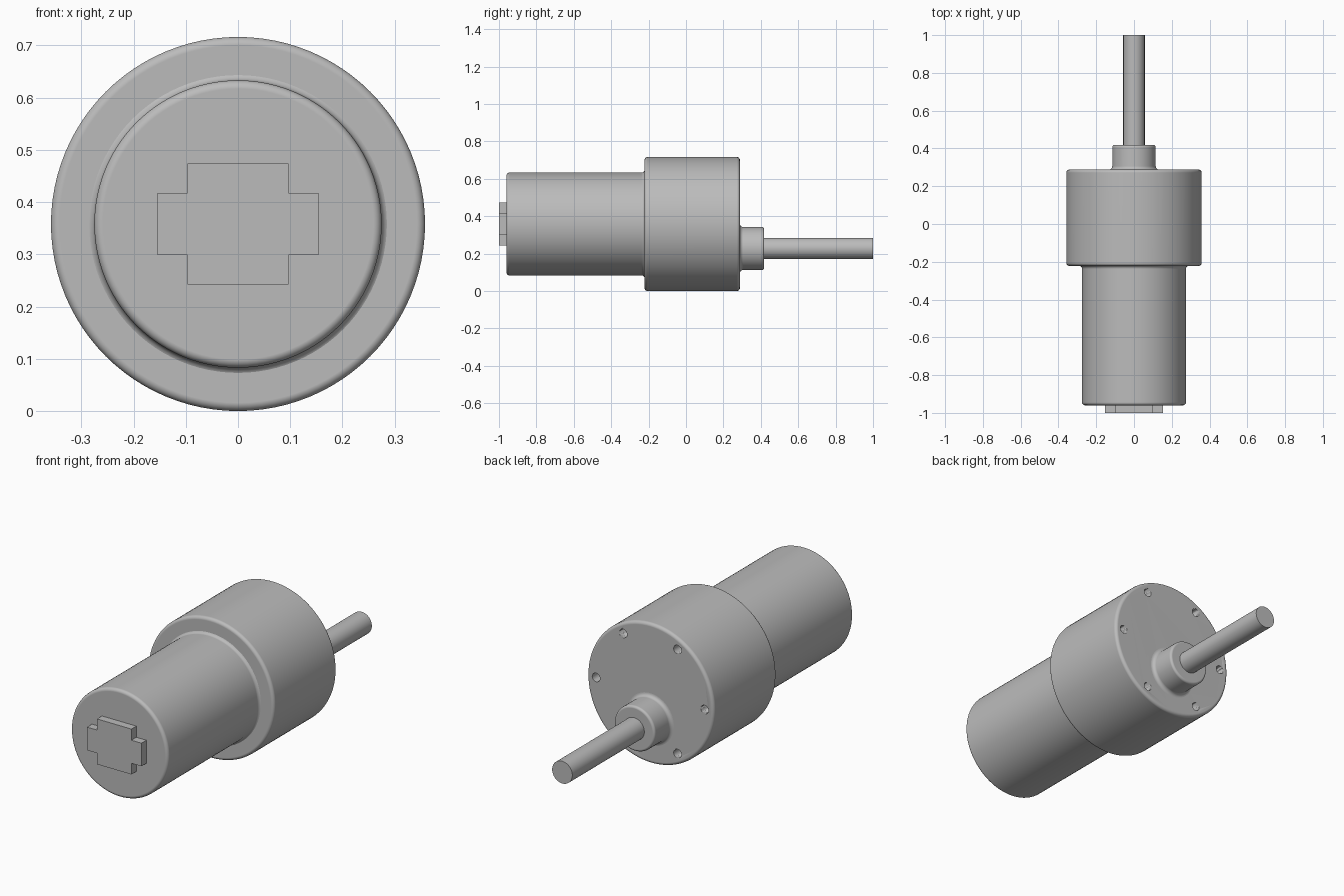
import bpy, bmesh, math
from mathutils import Matrix

if "Cube" in bpy.data.objects:
    bpy.data.objects.remove(bpy.data.objects["Cube"])

AXIS_Z = 0.358      # height of the main axis
SHAFT_Z = 0.227     # height of the offset output shaft

steel = bpy.data.materials.new("brushed_grey")
steel.diffuse_color = (0.5, 0.5, 0.5, 1)
steel.use_nodes = True
steel.node_tree.nodes["Principled BSDF"].inputs["Base Color"].default_value = steel.diffuse_color


def finish(name, bm, smooth=True):
    bmesh.ops.recalc_face_normals(bm, faces=bm.faces)
    mesh = bpy.data.meshes.new(name)
    bm.to_mesh(mesh)
    bm.free()
    mesh.materials.append(steel)
    obj = bpy.data.objects.new(name, mesh)
    bpy.context.collection.objects.link(obj)
    if smooth:
        bpy.ops.object.select_all(action='DESELECT')
        obj.select_set(True)
        bpy.context.view_layer.objects.active = obj
        bpy.ops.object.shade_smooth_by_angle(angle=math.radians(35))
    return obj


def arc(cy, cr, rad, start, end, n=6):
    """Rounded corner as (y, radius) points around a centre."""
    angles = [math.radians(start + (end - start) * i / n) for i in range(n + 1)]
    return [(cy + rad * math.cos(a), cr + rad * math.sin(a)) for a in angles]


def lathe(name, profile, z, sides=96):
    """Spin (y, radius) points around a y-parallel axis at height z."""
    bm = bmesh.new()
    rings = []
    for y, r in profile:
        rings.append([bm.verts.new((r * math.cos(t), y, z + r * math.sin(t)))
                      for t in (2 * math.pi * i / sides for i in range(sides))])
    for a, b in zip(rings, rings[1:]):
        for i in range(sides):
            j = (i + 1) % sides
            bm.faces.new((a[i], a[j], b[j], b[i]))
    bm.faces.new(rings[0])
    bm.faces.new(rings[-1])
    return finish(name, bm)


def weighted(obj):
    mod = obj.modifiers.new("flat_caps", 'WEIGHTED_NORMAL')
    mod.keep_sharp = True


# Motor can: rounded front rim, fillet where it meets the gearbox
motor = lathe("motor_can",
              arc(-0.96 + 0.016, 0.275 - 0.016, 0.016, 180, 90)
              + arc(-0.22 - 0.018, 0.275 + 0.018, 0.018, -90, 0)
              + [(-0.20, 0.293)], AXIS_Z)
weighted(motor)

# Gearbox housing: both rims rounded
gearbox = lathe("gearbox_housing",
                arc(-0.222 + 0.016, 0.358 - 0.016, 0.016, 180, 90)
                + arc(0.288 - 0.016, 0.358 - 0.016, 0.016, 90, 0), AXIS_Z)

# Six screw holes in the rear face
bm = bmesh.new()
for i in range(6):
    a = math.radians(60 * i)
    place = (Matrix.Translation((0.307 * math.cos(a), 0.288, AXIS_Z + 0.307 * math.sin(a)))
             @ Matrix.Rotation(math.radians(90), 4, 'X'))
    bmesh.ops.create_cone(bm, cap_ends=True, segments=24, radius1=0.022,
                          radius2=0.022, depth=0.14, matrix=place)
cutter = finish("screw_hole_cutter", bm)
cutter.hide_render = True
cutter.hide_set(True)
cut = gearbox.modifiers.new("screw_holes", 'BOOLEAN')
cut.operation = 'DIFFERENCE'
cut.solver = 'EXACT'
cut.object = cutter
weighted(gearbox)

# Offset boss: fillet at its base, rounded outer rim
boss = lathe("shaft_boss",
             [(0.27, 0.133)]
             + arc(0.288 + 0.018, 0.115 + 0.018, 0.018, 180, 270)
             + arc(0.418 - 0.012, 0.115 - 0.012, 0.012, 90, 0), SHAFT_Z, 64)
weighted(boss)

# Output shaft
lathe("output_shaft", [(0.40, 0.057), (1.0, 0.057)], SHAFT_Z, 48)

# Cross-shaped terminal block on the front
w1, w2, h1, h2 = 0.097, 0.154, 0.059, 0.116
quarter = [(w2, h1), (w1, h1), (w1, h2)]
outline = (quarter + [(-x, z) for x, z in reversed(quarter)]
           + [(-x, -z) for x, z in quarter]
           + [(x, -z) for x, z in reversed(quarter)])
bm = bmesh.new()
face = bm.faces.new([bm.verts.new((x, -1.0, AXIS_Z + z)) for x, z in outline])
ext = bmesh.ops.extrude_face_region(bm, geom=[face], use_keep_orig=True)
bmesh.ops.translate(bm, vec=(0, 0.045, 0),
                    verts=[v for v in ext["geom"] if isinstance(v, bmesh.types.BMVert)])
finish("terminal_block", bm, smooth=False)
